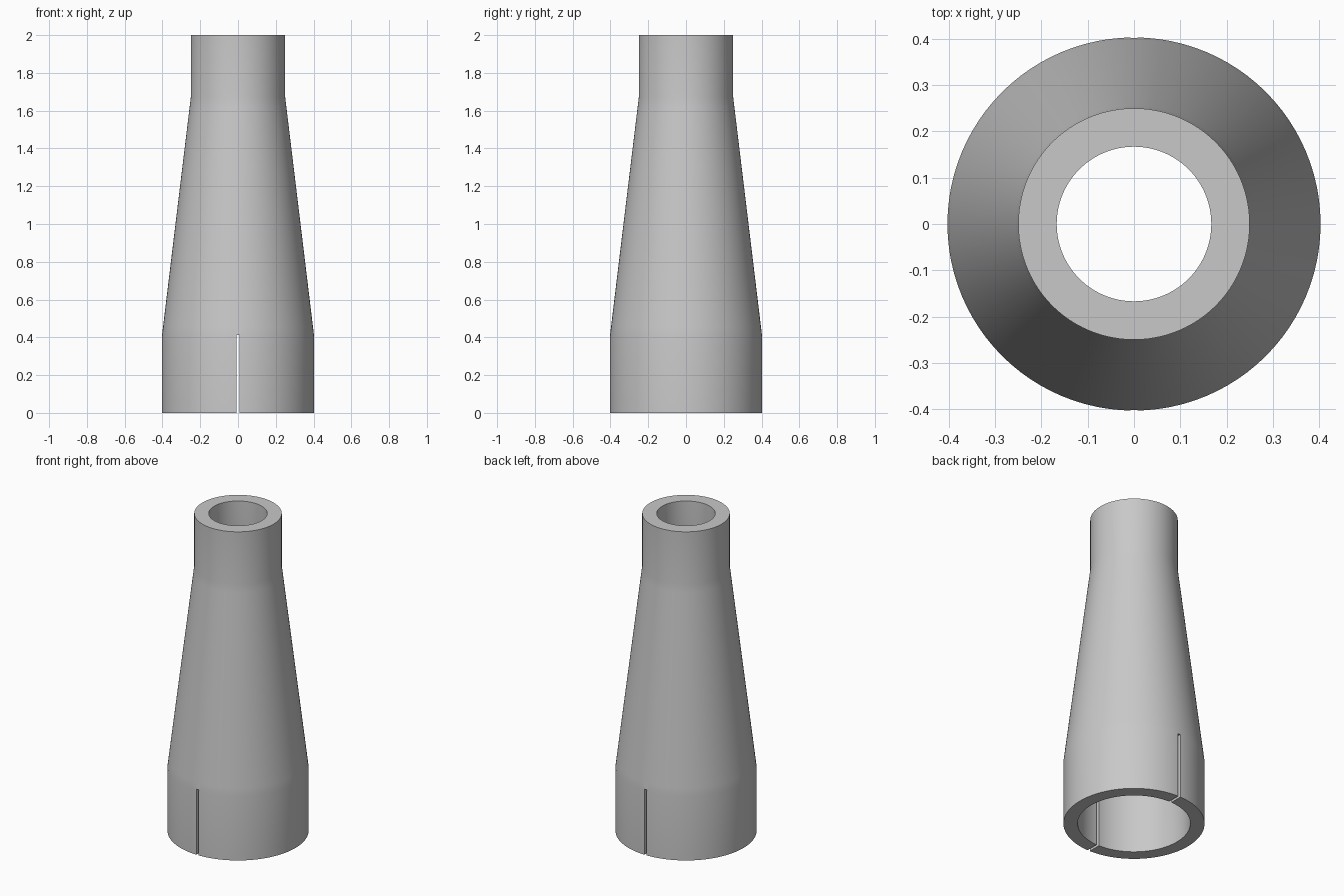
import bpy
import bmesh
import math

SEGMENTS = 96
SLOT_WIDTH = 0.016
SLOT_TOP = 0.413

if "Cube" in bpy.data.objects:
    bpy.data.objects.remove(bpy.data.objects["Cube"], do_unlink=True)

# One plain grey material
grey = bpy.data.materials.new("plain_grey")
grey.use_nodes = True
colour = (0.58, 0.58, 0.58, 1.0)
grey.diffuse_color = colour
grey.node_tree.nodes["Principled BSDF"].inputs["Base Color"].default_value = colour


def new_object(name, bm):
    bmesh.ops.recalc_face_normals(bm, faces=bm.faces)
    mesh = bpy.data.meshes.new(name)
    bm.to_mesh(mesh)
    bm.free()
    mesh.materials.append(grey)
    obj = bpy.data.objects.new(name, mesh)
    bpy.context.collection.objects.link(obj)
    return obj


def lathe(name, profile):
    """Revolve a closed (radius, height) profile around z."""
    bm = bmesh.new()
    rings = []
    for r, z in profile:
        angles = [math.tau * i / SEGMENTS for i in range(SEGMENTS)]
        rings.append([bm.verts.new((r * math.cos(a), r * math.sin(a), z)) for a in angles])
    for lower, upper in zip(rings, rings[1:] + rings[:1]):
        for i in range(SEGMENTS):
            j = (i + 1) % SEGMENTS
            bm.faces.new((lower[i], lower[j], upper[j], upper[i]))
    return new_object(name, bm)


# Hollow tapered sleeve: outer wall going up, inner wall coming down
outer = [(0.403, 0), (0.403, 0.405), (0.397, 0.455), (0.256, 1.62), (0.25, 1.67), (0.25, 2)]
inner = [(0.167, 2), (0.167, 1.67), (0.173, 1.62), (0.316, 0.455), (0.322, 0.405), (0.322, 0)]
sleeve = lathe("tapered_sleeve", outer + inner)

# Narrow slot through the front and back of the wide end
bm = bmesh.new()
bmesh.ops.create_cube(bm, size=1)
bmesh.ops.scale(bm, vec=(SLOT_WIDTH, 1.2, SLOT_TOP + 0.1), verts=bm.verts)
bmesh.ops.translate(bm, vec=(0, 0, (SLOT_TOP - 0.1) / 2), verts=bm.verts)
cutter = new_object("slot_cutter", bm)
cutter.hide_render = True

bpy.ops.object.select_all(action="DESELECT")
sleeve.select_set(True)
bpy.context.view_layer.objects.active = sleeve
cut = sleeve.modifiers.new("slots", "BOOLEAN")
cut.operation = "DIFFERENCE"
cut.solver = "EXACT"
cut.object = cutter
bpy.ops.object.modifier_apply(modifier=cut.name)
bpy.data.objects.remove(cutter, do_unlink=True)

# Smooth walls with crisp rims and slot edges
bpy.ops.object.shade_smooth_by_angle(angle=math.radians(30))
